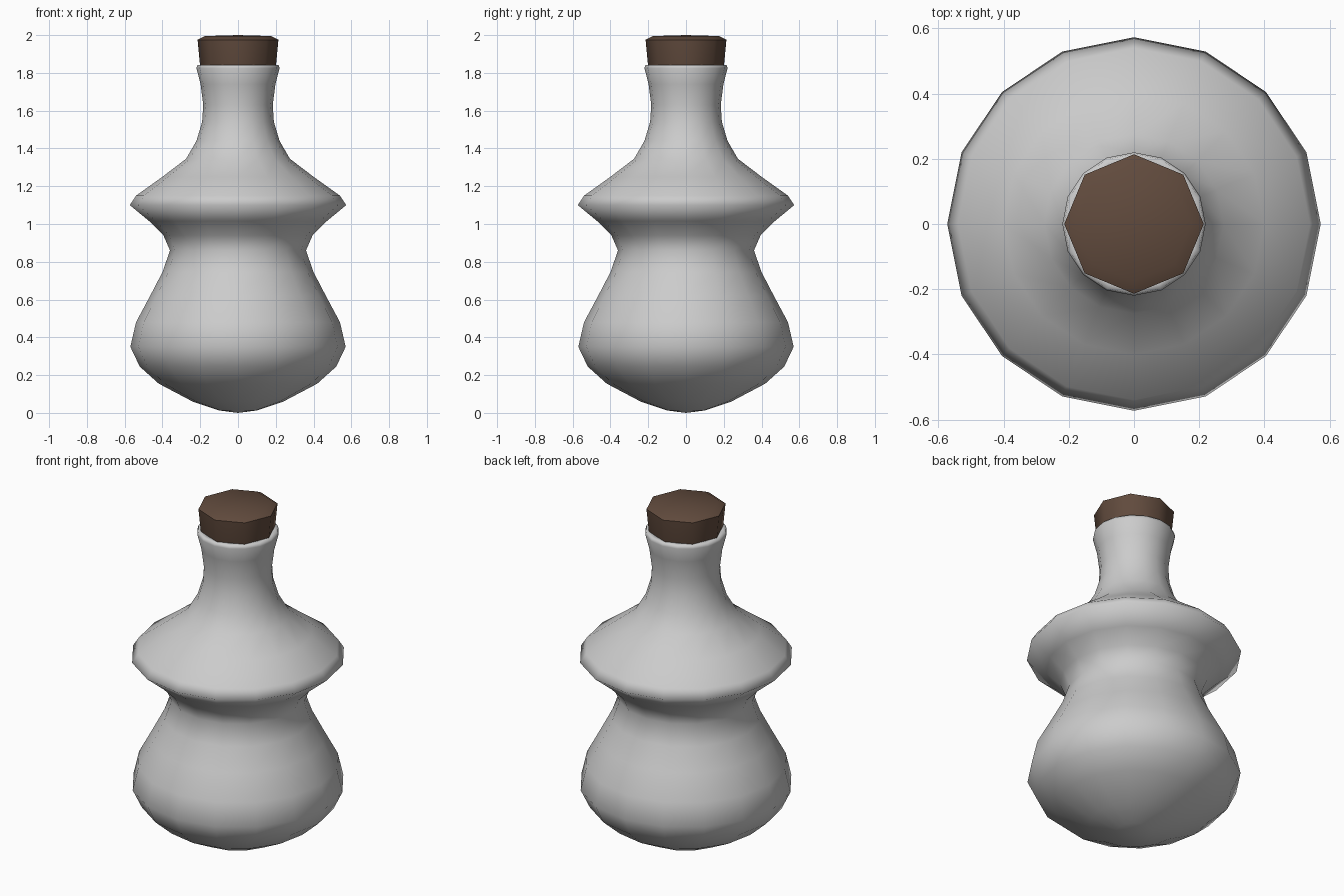
import bpy, bmesh, math

if "Cube" in bpy.data.objects:
    bpy.data.objects.remove(bpy.data.objects["Cube"])


def lathe(name, profile, sides, sharp_angle):
    """Revolve an (r, z) profile about z; r == 0 makes a pole."""
    bm = bmesh.new()
    rings = []
    for r, z in profile:
        if r == 0:
            rings.append([bm.verts.new((0, 0, z))] * sides)
        else:
            rings.append([bm.verts.new((r * math.cos(math.tau * i / sides),
                                        r * math.sin(math.tau * i / sides), z))
                          for i in range(sides)])
    for a, b in zip(rings, rings[1:]):
        for i in range(sides):
            j = (i + 1) % sides
            corners = list(dict.fromkeys((a[i], a[j], b[j], b[i])))
            bm.faces.new(corners)
    bmesh.ops.recalc_face_normals(bm, faces=bm.faces)
    mesh = bpy.data.meshes.new(name)
    bm.to_mesh(mesh)
    bm.free()
    obj = bpy.data.objects.new(name, mesh)
    bpy.context.collection.objects.link(obj)
    bpy.ops.object.select_all(action='DESELECT')
    obj.select_set(True)
    bpy.context.view_layer.objects.active = obj
    bpy.ops.object.shade_smooth_by_angle(angle=math.radians(sharp_angle))
    return obj


# Bottle: round base, pinched waist, flared shoulder, neck, and lip closed under the cork
bottle = lathe("bottle", [
    (0, 0.0), (0.10, 0.013), (0.24, 0.06), (0.42, 0.155), (0.52, 0.245),
    (0.57, 0.35), (0.54, 0.48), (0.465, 0.62), (0.40, 0.745), (0.36, 0.86),
    (0.395, 0.94), (0.47, 1.015), (0.573, 1.10), (0.54, 1.15), (0.40, 1.25),
    (0.275, 1.345), (0.22, 1.44), (0.19, 1.54), (0.184, 1.63), (0.198, 1.74),
    (0.22, 1.825), (0.215, 1.843), (0.185, 1.843), (0.17, 1.80), (0, 1.80),
], 16, 85)

# Cork: eight-sided taper with a softened top edge
cork = lathe("cork", [
    (0, 1.80), (0.19, 1.80), (0.202, 1.85), (0.214, 1.975),
    (0.175, 1.995), (0, 2.0),
], 8, 60)
brown = bpy.data.materials.new("cork_brown")
brown.diffuse_color = (0.12, 0.07, 0.047, 1)
brown.use_nodes = True
brown.node_tree.nodes["Principled BSDF"].inputs["Base Color"].default_value = brown.diffuse_color
cork.data.materials.append(brown)
